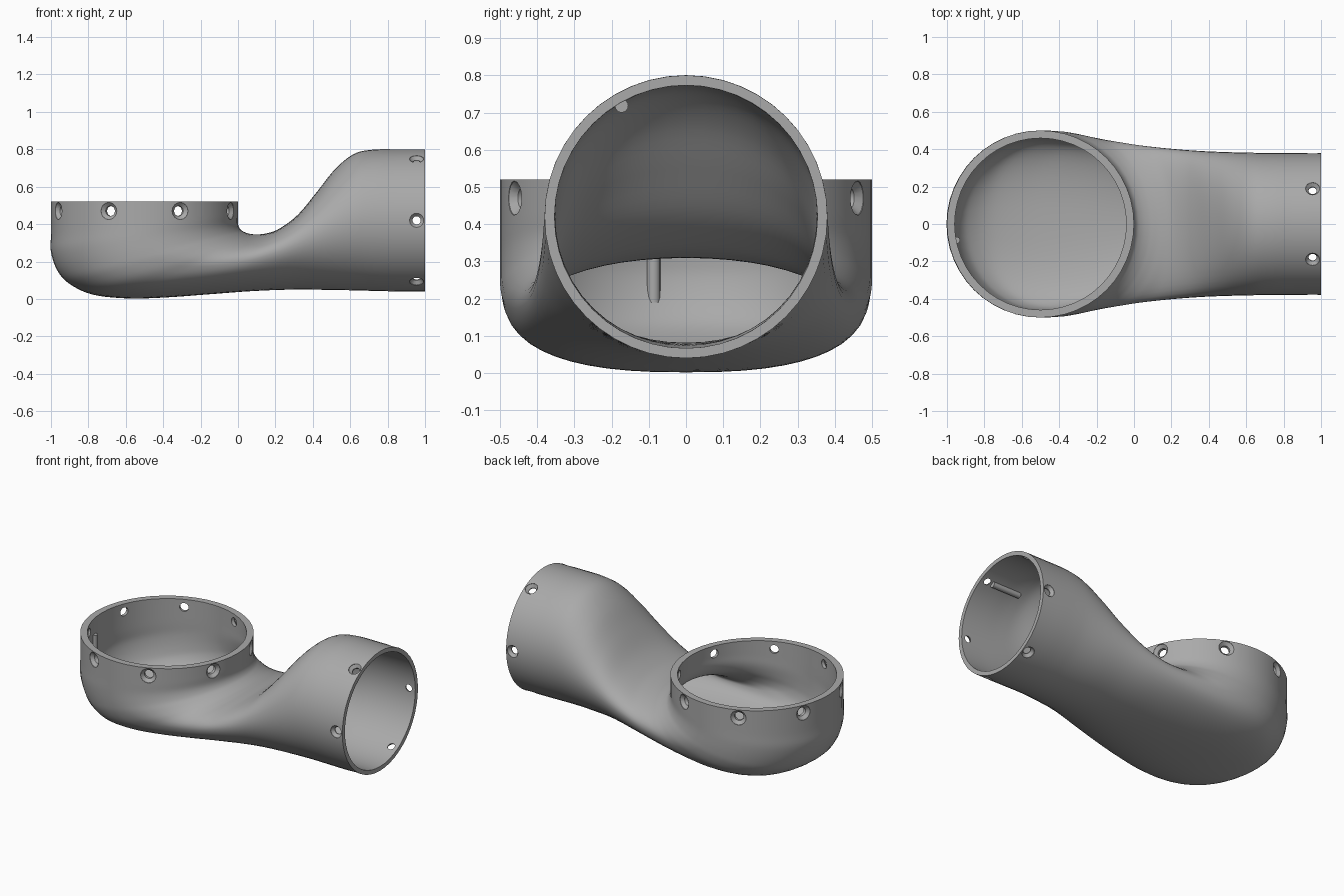
import bpy, bmesh, math
from mathutils import Vector, Matrix

if "Cube" in bpy.data.objects:
    bpy.data.objects.remove(bpy.data.objects["Cube"], do_unlink=True)

grey = bpy.data.materials.new("plain grey")
grey.use_nodes = True
grey.diffuse_color = (0.4, 0.4, 0.4, 1)
grey.node_tree.nodes["Principled BSDF"].inputs["Base Color"].default_value = (0.4, 0.4, 0.4, 1)

SIDES = 48
STEPS = 5
CUP = Vector((-0.5, 0, 0.47))      # centre of the cup's screw holes
PIPE = Vector((0.955, 0, 0.42))    # centre of the pipe's screw holes


def make_object(name, bm):
    mesh = bpy.data.meshes.new(name)
    bm.to_mesh(mesh)
    bm.free()
    ob = bpy.data.objects.new(name, mesh)
    bpy.context.collection.objects.link(ob)
    mesh.materials.append(grey)
    return ob


def activate(ob):
    bpy.ops.object.select_all(action='DESELECT')
    ob.select_set(True)
    bpy.context.view_layer.objects.active = ob


def spline(a, b, c, d, t):
    return b + (c - a) * (t / 2) + (2 * a - 5 * b + 4 * c - d) * (t * t / 2) \
        + (3 * b - a - 3 * c + d) * (t ** 3 / 2)


# Duct sections: inner bend x, z, outer bend x, z, half width, outer squareness
stations = [
    (0, .52, -1, .52, .5, 2),
    (0, .45, -1, .35, .5, 2),
    (0, .40, -1, .25, .5, 2),
    (.015, .37, -.965, .15, .5, 2.05),
    (.04, .355, -.9, .08, .497, 2.2),
    (.07, .347, -.78, .024, .485, 2.4),
    (.1, .345, -.6, .003, .464, 2.5),
    (.15, .35, -.4, .007, .443, 2.4),
    (.22, .375, -.15, .025, .42, 2.2),
    (.32, .45, .08, .042, .402, 2.1),
    (.42, .57, .3, .05, .39, 2),
    (.52, .695, .5, .048, .384, 2),
    (.62, .775, .65, .045, .381, 2),
    (.72, .798, .75, .042, .38, 2),
    (.85, .8, .87, .04, .38, 2),
    (1, .8, 1, .04, .38, 2),
]
last = len(stations) - 1
sections = []
for i in range(last):
    quad = [stations[min(max(i + k, 0), last)] for k in (-1, 0, 1, 2)]
    for s in range(STEPS):
        sections.append([spline(*vals, s / STEPS) for vals in zip(*quad)])
sections.append(stations[-1])

# Loft the outer skin from the cup to the pipe
bm = bmesh.new()
rings = []
for ix, iz, ox, oz, width, power in sections:
    mid = Vector(((ix + ox) / 2, 0, (iz + oz) / 2))
    half = Vector(((ox - ix) / 2, 0, (oz - iz) / 2))
    ring = []
    for j in range(SIDES):
        a = 2 * math.pi * j / SIDES
        c, s = math.cos(a), math.sin(a)
        e = 2 / power if c > 0 else 1
        along = math.copysign(abs(c) ** e, c)
        across = math.copysign(abs(s) ** e, s)
        ring.append(bm.verts.new(mid + half * along + Vector((0, width * across, 0))))
    rings.append(ring)
for r, q in zip(rings, rings[1:]):
    for j in range(SIDES):
        k = (j + 1) % SIDES
        bm.faces.new((r[j], r[k], q[k], q[j]))
duct = make_object("duct", bm)

# The wall thins from the cup to the pipe
group = duct.vertex_groups.new(name="wall")
for n in range(len(rings)):
    weight = 1 - 0.35 * n / (len(rings) - 1)
    group.add(list(range(n * SIDES, (n + 1) * SIDES)), weight, 'REPLACE')
solid = duct.modifiers.new("wall", 'SOLIDIFY')
solid.thickness = 0.041
solid.offset = -1
solid.use_even_offset = True
solid.vertex_group = "wall"


# Countersunk screw holes
def add_hole(bm, centre, direction, radius, head, bore):
    turn = Matrix.Translation(centre) @ direction.to_track_quat('Z', 'Y').to_matrix().to_4x4()
    loops = []
    for depth, r in ((-.08, bore), (-.022, bore), (-.004, head), (.03, head)):
        loops.append([bm.verts.new(turn @ Vector((r * math.cos(k * math.pi / 8),
                                                  r * math.sin(k * math.pi / 8),
                                                  radius + depth))) for k in range(16)])
    for p, q in zip(loops, loops[1:]):
        for k in range(16):
            n = (k + 1) % 16
            bm.faces.new((p[k], p[n], q[n], q[k]))
    bm.faces.new(loops[0][::-1])
    bm.faces.new(loops[-1])


bm = bmesh.new()
for k in range(8):
    a = math.radians(22.5 + 45 * k)
    add_hole(bm, CUP, Vector((math.cos(a), math.sin(a), 0)), 0.5, 0.046, 0.027)
for k in range(6):
    a = math.radians(60 * k)
    add_hole(bm, PIPE, Vector((0, math.cos(a), math.sin(a))), 0.38, 0.038, 0.022)
cutter = make_object("screw_hole_cutter", bm)
cutter.hide_render = True

cut = duct.modifiers.new("screw holes", 'BOOLEAN')
cut.operation = 'DIFFERENCE'
cut.solver = 'EXACT'
cut.object = cutter
activate(duct)
for name in [m.name for m in duct.modifiers]:
    bpy.ops.object.modifier_apply(modifier=name)
bpy.data.objects.remove(cutter, do_unlink=True)
bpy.ops.object.shade_smooth_by_angle(angle=math.radians(30))


# Small locating ribs inside both mouths
def add_rib(name, start, end, radius):
    start, end = Vector(start), Vector(end)
    axis = end - start
    place = Matrix.Translation((start + end) / 2) @ axis.to_track_quat('Z', 'Y').to_matrix().to_4x4()
    bm = bmesh.new()
    bmesh.ops.create_cone(bm, cap_ends=True, segments=16, radius1=radius, radius2=radius,
                          depth=axis.length, matrix=place)
    activate(make_object(name, bm))
    bpy.ops.object.shade_smooth_by_angle(angle=math.radians(30))


add_rib("cup_rib", (-.948, -.087, .19), (-.948, -.087, .42), 0.018)
add_rib("pipe_rib", (.72, -.173, .718), (.92, -.173, .718), 0.018)
